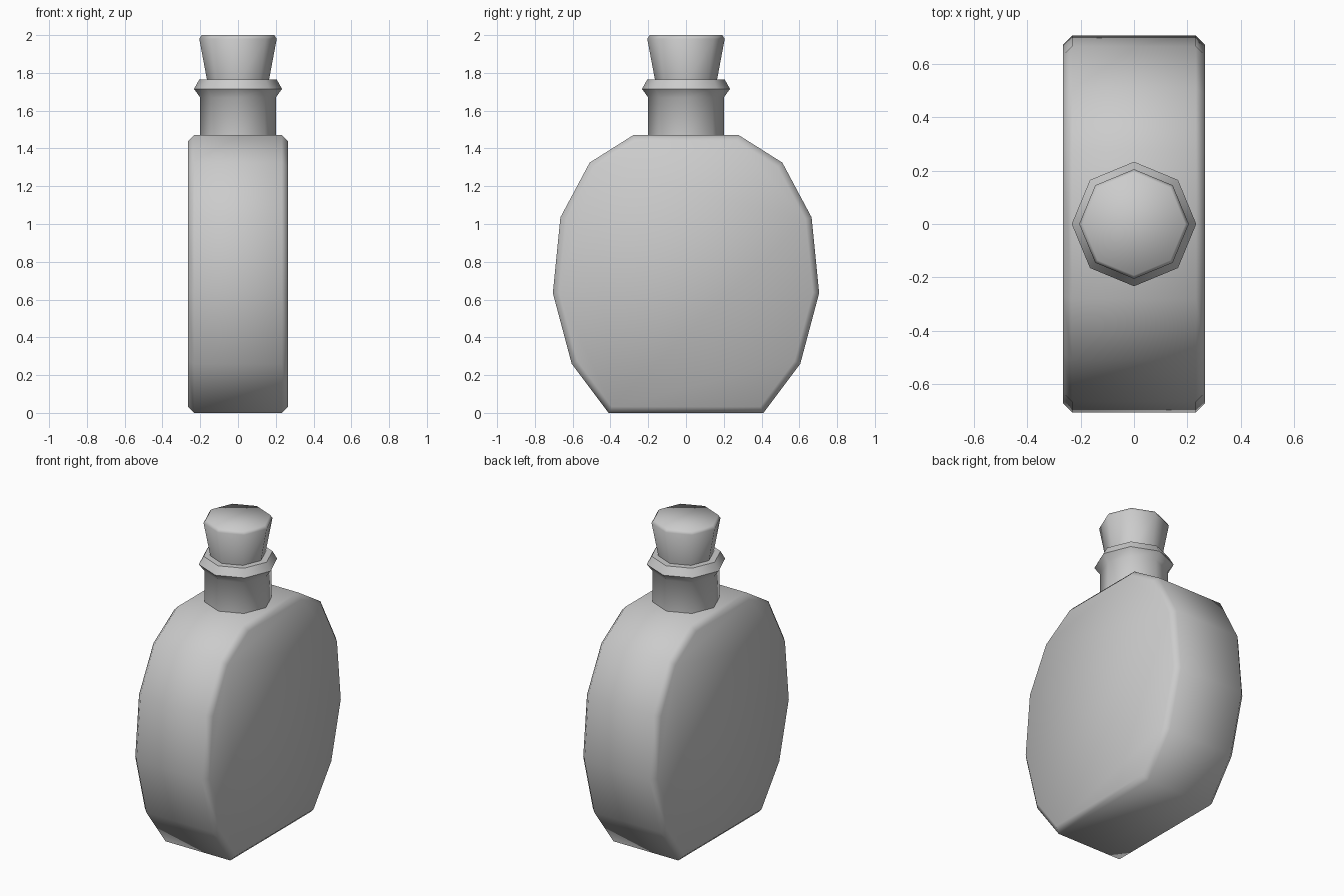
import bpy, bmesh, math

if "Cube" in bpy.data.objects:
    bpy.data.objects.remove(bpy.data.objects["Cube"])


def finish(name, bm):
    bmesh.ops.recalc_face_normals(bm, faces=bm.faces)
    mesh = bpy.data.meshes.new(name)
    bm.to_mesh(mesh)
    bm.free()
    ob = bpy.data.objects.new(name, mesh)
    bpy.context.collection.objects.link(ob)
    bpy.ops.object.select_all(action='DESELECT')
    bpy.context.view_layer.objects.active = ob
    ob.select_set(True)
    bpy.ops.object.shade_smooth_by_angle(angle=math.radians(60))
    return ob


def lathe(name, profile, sides=8):
    bm = bmesh.new()
    rings = []
    for r, z in profile:
        rings.append([bm.verts.new((r * math.cos(2 * math.pi * i / sides),
                                    r * math.sin(2 * math.pi * i / sides), z))
                      for i in range(sides)])
    for a, b in zip(rings, rings[1:]):
        for i in range(sides):
            j = (i + 1) % sides
            bm.faces.new((a[i], a[j], b[j], b[i]))
    bm.faces.new(rings[0][::-1])
    bm.faces.new(rings[-1])
    return finish(name, bm)


# Flat flask body: mirrored half outline, extruded across x with chamfered rims
half = [(0.41, 0), (0.605, 0.26), (0.705, 0.635), (0.665, 1.035), (0.51, 1.325), (0.28, 1.47)]
outline = half + [(-y, z) for y, z in reversed(half)]
bm = bmesh.new()
left = [bm.verts.new((-0.265, y, z)) for y, z in outline]
right = [bm.verts.new((0.265, y, z)) for y, z in outline]
caps = [bm.faces.new(left[::-1]), bm.faces.new(right)]
n = len(outline)
for i in range(n):
    j = (i + 1) % n
    bm.faces.new((left[i], left[j], right[j], right[i]))
rims = [e for f in caps for e in f.edges]
bmesh.ops.bevel(bm, geom=rims, offset=0.033, segments=1, affect='EDGES')
finish("flask_body", bm)

# Neck with flared lip
lathe("neck", [(0.2, 1.45), (0.2, 1.67), (0.233, 1.715), (0.205, 1.765), (0.15, 1.765)])

# Tapered stopper
lathe("stopper", [(0.16, 1.74), (0.205, 1.98), (0.192, 2.0)])
